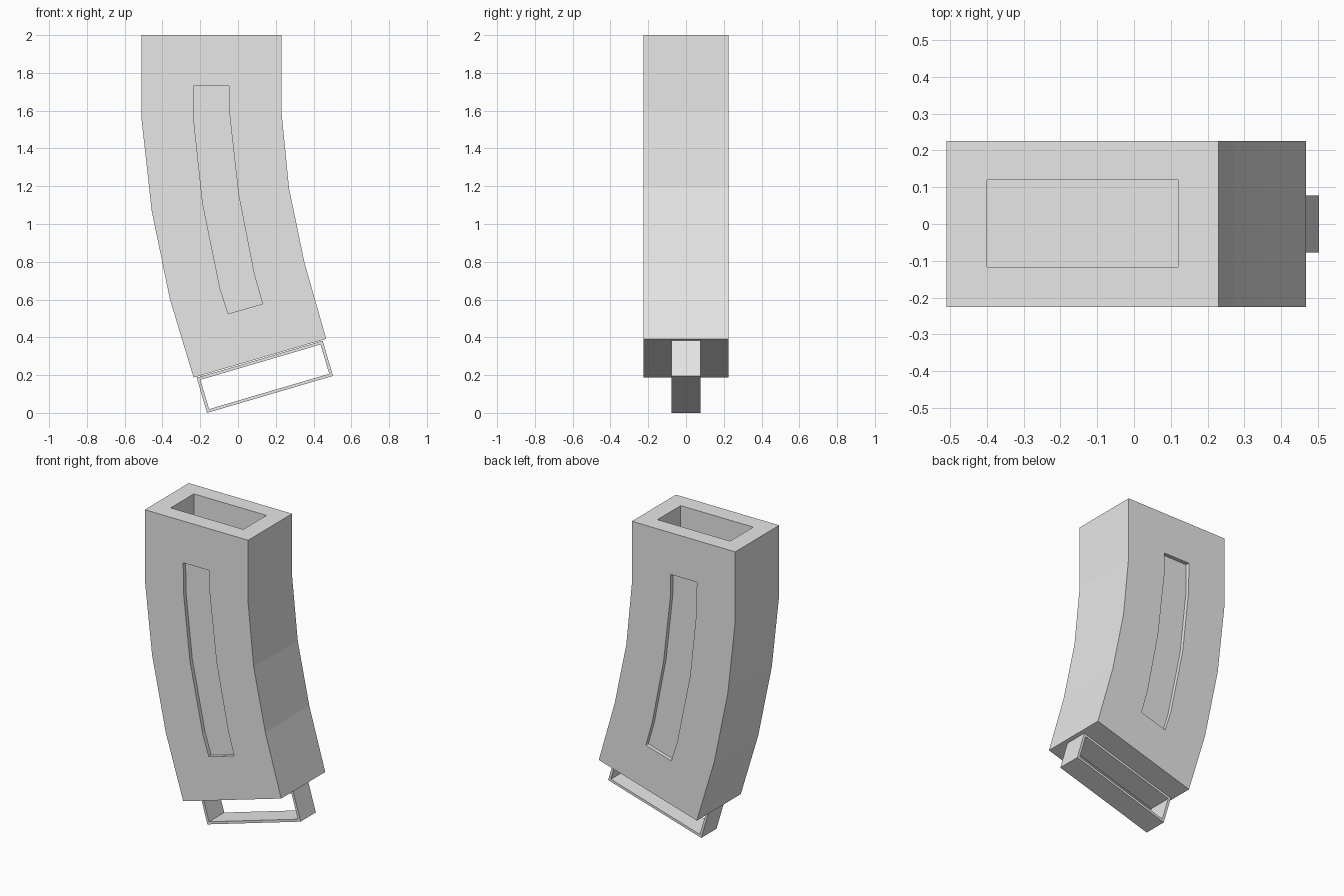
import bpy
import bmesh
from mathutils import Vector

cube = bpy.data.objects.get("Cube")
if cube:
    bpy.data.objects.remove(cube, do_unlink=True)

grey = bpy.data.materials.new("light_grey")
grey.use_nodes = True
grey.diffuse_color = (0.8, 0.8, 0.8, 1)
grey.node_tree.nodes["Principled BSDF"].inputs["Base Color"].default_value = (0.8, 0.8, 0.8, 1)


def ribbon(name, side_a, side_b, y0, y1, closed=False):
    """Solid strip between two matching (x, z) paths, spanning y0 to y1."""
    bm = bmesh.new()
    rings = [[bm.verts.new((p[0], y, p[1])) for p, y in ((a, y0), (b, y0), (b, y1), (a, y1))]
             for a, b in zip(side_a, side_b)]
    pairs = list(zip(rings, rings[1:]))
    if closed:
        pairs.append((rings[-1], rings[0]))
    else:
        bm.faces.new(rings[0])
        bm.faces.new(rings[-1])
    for r, s in pairs:
        for i in range(4):
            j = (i + 1) % 4
            bm.faces.new((r[i], r[j], s[j], s[i]))
    bmesh.ops.recalc_face_normals(bm, faces=bm.faces)
    mesh = bpy.data.meshes.new(name)
    bm.to_mesh(mesh)
    bm.free()
    mesh.materials.append(grey)
    obj = bpy.data.objects.new(name, mesh)
    bpy.context.collection.objects.link(obj)
    return obj


def cut(target, cutter):
    """Subtract the cutter from the target and discard it."""
    cutter.hide_render = True
    mod = target.modifiers.new("cut", 'BOOLEAN')
    mod.operation = 'DIFFERENCE'
    mod.solver = 'EXACT'
    mod.object = cutter
    bpy.context.view_layer.objects.active = target
    bpy.ops.object.modifier_apply(modifier=mod.name)
    bpy.data.objects.remove(cutter, do_unlink=True)


# Curved box body
HALF = 0.225
body = ribbon("curved_body",
              [(-0.51, 2), (-0.51, 1.55), (-0.457, 1.07), (-0.36, 0.60), (-0.235, 0.187)],
              [(0.23, 2), (0.23, 1.595), (0.27, 1.19), (0.353, 0.79), (0.467, 0.392)],
              -HALF, HALF)

# Shallow curved groove on the front and back
DEPTH = 0.025
groove_a = [(-0.235, 1.73), (-0.232, 1.53), (-0.187, 1.11), (-0.095, 0.66), (-0.052, 0.525)]
groove_b = [(-0.047, 1.73), (-0.045, 1.58), (0.003, 1.155), (0.085, 0.735), (0.13, 0.577)]
for side in (-1, 1):
    cut(body, ribbon("groove_cutter", groove_a, groove_b,
                     side * (HALF - DEPTH), side * (HALF + 0.1)))

# Rectangular pocket in the top
cut(body, ribbon("pocket_cutter", [(-0.40, 2.1), (-0.40, 1.7)],
                 [(0.12, 2.1), (0.12, 1.7)], -0.117, 0.12))

# Thin tilted pull loop under the body
corner = Vector((-0.164, 0.0))
along = Vector((0.96, 0.282)).normalized()
up = Vector((-along.y, along.x))
LENGTH, HEIGHT, WALL = 0.695, 0.194, 0.016


def loop_corners(inset):
    a, b = LENGTH - inset, HEIGHT - inset
    return [corner + along * u + up * v
            for u, v in ((inset, inset), (a, inset), (a, b), (inset, b))]


ribbon("pull_loop", loop_corners(0), loop_corners(WALL), -0.078, 0.078, closed=True)
